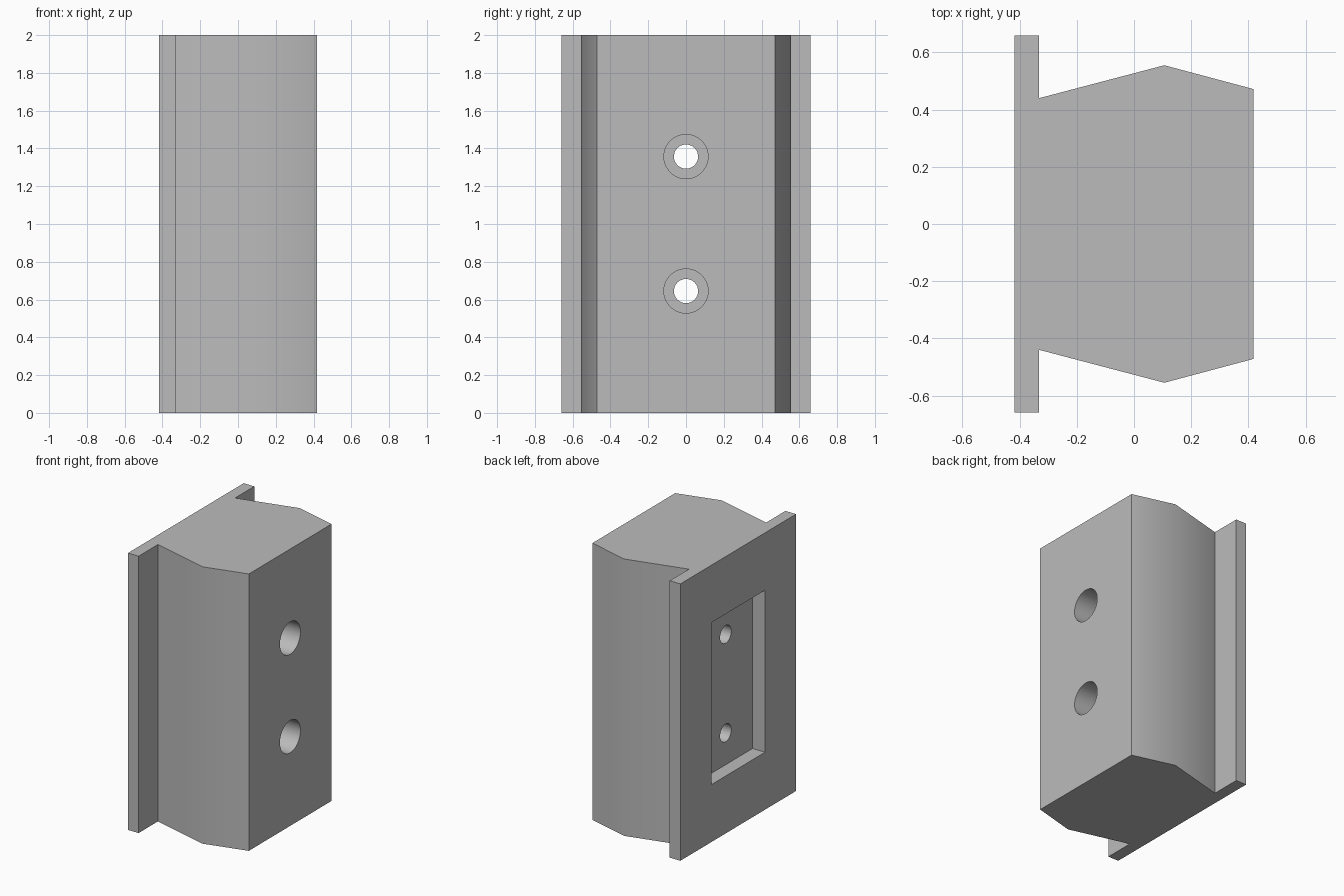
import bpy, bmesh, math
from mathutils import Matrix

if "Cube" in bpy.data.objects:
    bpy.data.objects.remove(bpy.data.objects["Cube"])

grey = bpy.data.materials.new("plain grey")
grey.diffuse_color = (0.5, 0.5, 0.5, 1)
grey.use_nodes = True
grey.node_tree.nodes["Principled BSDF"].inputs["Base Color"].default_value = grey.diffuse_color


def make_object(name, bm):
    bmesh.ops.recalc_face_normals(bm, faces=bm.faces[:])
    mesh = bpy.data.meshes.new(name)
    bm.to_mesh(mesh)
    bm.free()
    mesh.materials.append(grey)
    obj = bpy.data.objects.new(name, mesh)
    bpy.context.collection.objects.link(obj)
    return obj


def x_cylinder(name, radius, x0, x1, z):
    bm = bmesh.new()
    bmesh.ops.create_cone(bm, cap_ends=True, segments=64, radius1=radius,
                          radius2=radius, depth=x1 - x0,
                          matrix=Matrix.Translation(((x0 + x1) / 2, 0, z))
                          @ Matrix.Rotation(math.pi / 2, 4, 'Y'))
    return make_object(name, bm)


def cut(target, cutter):
    mod = target.modifiers.new(cutter.name, 'BOOLEAN')
    mod.operation = 'DIFFERENCE'
    mod.solver = 'EXACT'
    mod.object = cutter
    bpy.context.view_layer.objects.active = target
    bpy.ops.object.modifier_apply(modifier=mod.name)
    bpy.data.objects.remove(cutter)


# Flanged block: half profile mirrored across y, extruded upwards
half = [(-0.417, 0.66), (-0.332, 0.66), (-0.332, 0.44), (0.106, 0.555), (0.417, 0.472)]
profile = half + [(x, -y) for x, y in reversed(half)]
bm = bmesh.new()
base = bm.faces.new([bm.verts.new((x, y, 0)) for x, y in profile])
top = bmesh.ops.extrude_face_region(bm, geom=[base])["geom"]
bmesh.ops.translate(bm, vec=(0, 0, 2),
                    verts=[v for v in top if isinstance(v, bmesh.types.BMVert)])
block = make_object("flanged_block", bm)

# Rectangular pocket in the flange side
bm = bmesh.new()
bmesh.ops.create_cube(bm, size=1, matrix=Matrix.Translation((-0.417, 0, 1))
                      @ Matrix.Diagonal((0.2, 0.614, 1.17, 1)))
cut(block, make_object("pocket_cutter", bm))

# Two counterbored screw holes
for z in (0.645, 1.357):
    cut(block, x_cylinder("screw_hole_cutter", 0.064, -0.6, 0.3, z))
    cut(block, x_cylinder("counterbore_cutter", 0.117, -0.1, 0.6, z))

# Smooth shading with sharp edges kept
bpy.ops.object.select_all(action='DESELECT')
block.select_set(True)
bpy.context.view_layer.objects.active = block
bpy.ops.object.shade_smooth_by_angle(angle=math.radians(30))
